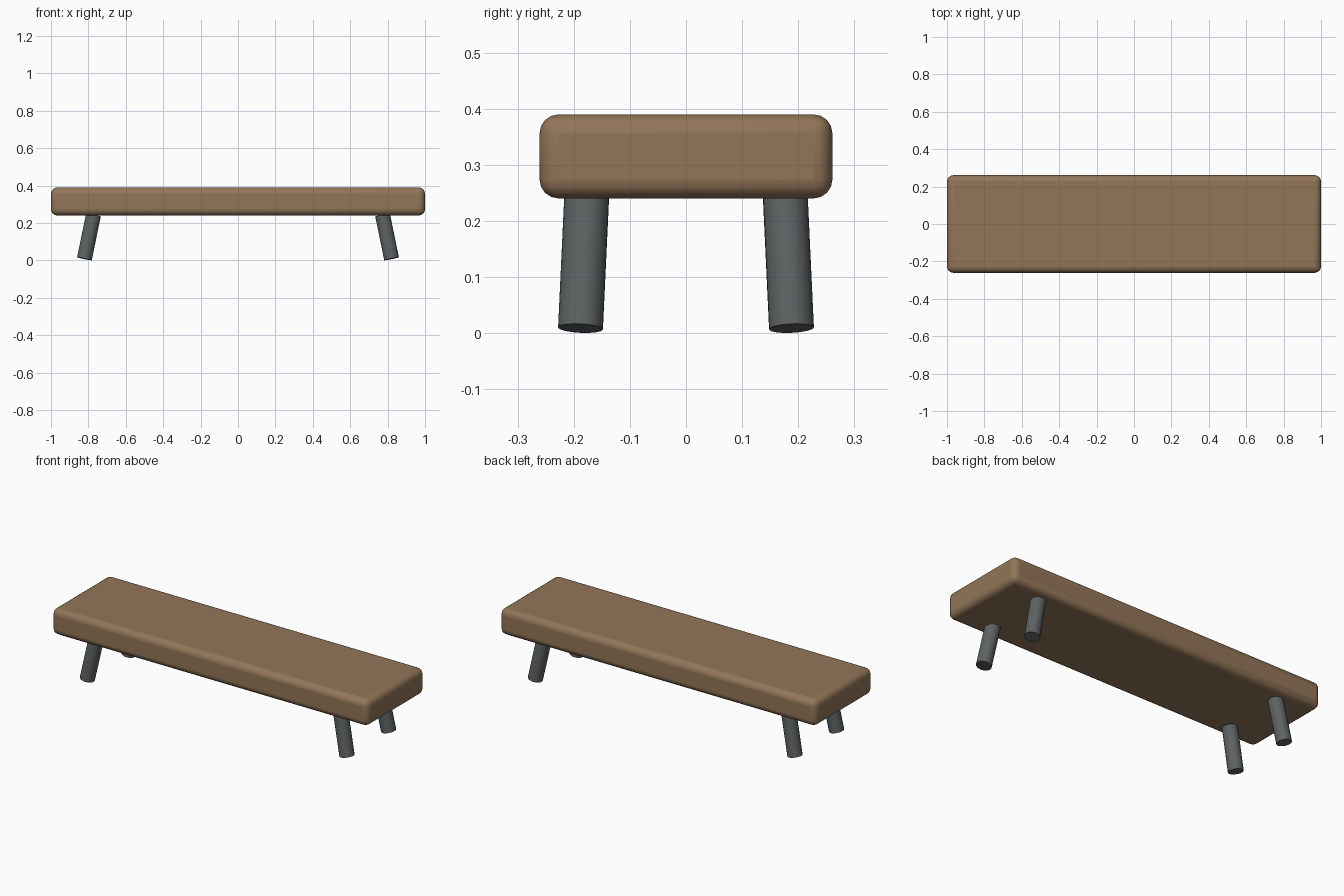
import bpy
import math
from mathutils import Vector

default = bpy.data.objects.get("Cube")
if default:
    bpy.data.objects.remove(default, do_unlink=True)


def make_material(name, rgb):
    mat = bpy.data.materials.new(name)
    mat.use_nodes = True
    mat.diffuse_color = (*rgb, 1)
    mat.node_tree.nodes["Principled BSDF"].inputs["Base Color"].default_value = (*rgb, 1)
    return mat


wood = make_material("brown wood", (0.29, 0.18, 0.098))
metal = make_material("dark grey metal", (0.11, 0.122, 0.125))

# Seat: a thick plank with rounded edges
bpy.ops.mesh.primitive_cube_add(size=1, location=(0, 0, 0.315))
seat = bpy.context.object
seat.name = "seat"
seat.scale = (2, 0.522, 0.15)
bpy.ops.object.transform_apply(location=False, rotation=False, scale=True)
seat.data.materials.append(wood)
bevel = seat.modifiers.new("rounded edges", "BEVEL")
bevel.width = 0.034
bevel.segments = 4
bpy.ops.object.shade_smooth_by_angle(angle=math.radians(40))


# Legs: round posts splayed outwards, tops just inside the seat
def add_leg(name, sx, sy):
    foot = Vector((sx * 0.821, sy * 0.188, 0.0086))
    top = Vector((sx * 0.773, sy * 0.177, 0.243))
    axis = top - foot
    bpy.ops.mesh.primitive_cylinder_add(
        vertices=24, radius=0.04, depth=axis.length, location=(foot + top) / 2,
        rotation=axis.to_track_quat("Z", "Y").to_euler())
    leg = bpy.context.object
    leg.name = name
    leg.data.materials.append(metal)
    bpy.ops.object.shade_smooth_by_angle(angle=math.radians(40))


for side, sx in (("left", 1), ("right", -1)):
    for end, sy in (("front", -1), ("back", 1)):
        add_leg(f"{end}_{side}_leg", sx, sy)
